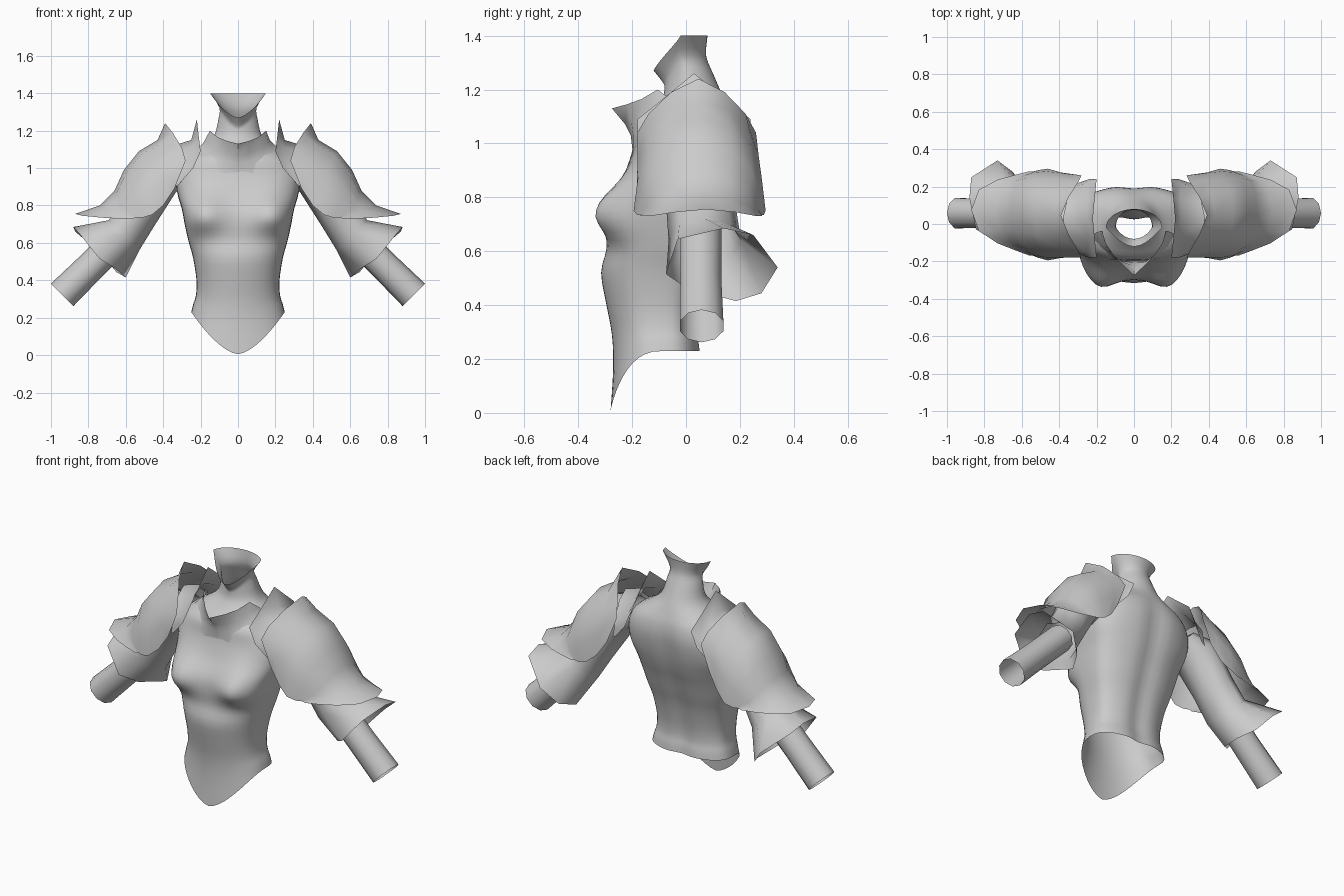
import bpy, bmesh, math
from mathutils import Vector

steel = bpy.data.materials.new("grey_steel")
steel.diffuse_color = (0.6, 0.6, 0.6, 1)


def loft(name, rows, closed=False, mirror=False, angle=50):
    """Skin a grid of points; rows may be closed loops."""
    bm = bmesh.new()
    grid = [[bm.verts.new(p) for p in r] for r in rows]
    n = len(rows[0])
    for a, b in zip(grid, grid[1:]):
        for i in range(n if closed else n - 1):
            j = (i + 1) % n
            bm.faces.new((a[i], a[j], b[j], b[i]))
    bmesh.ops.recalc_face_normals(bm, faces=bm.faces)
    me = bpy.data.meshes.new(name)
    bm.to_mesh(me)
    bm.free()
    ob = bpy.data.objects.new(name, me)
    bpy.context.collection.objects.link(ob)
    me.materials.append(steel)
    if mirror:
        ob.modifiers.new("mirror", 'MIRROR').use_mirror_merge = False
    bpy.ops.object.select_all(action='DESELECT')
    ob.select_set(True)
    bpy.context.view_layer.objects.active = ob
    bpy.ops.object.shade_smooth_by_angle(angle=math.radians(angle))
    return ob


def smooth_rows(rows, steps):
    """Catmull-Rom interpolation between rows of numbers."""
    out = []
    for i in range(len(rows) - 1):
        p0, p1, p2 = rows[max(i - 1, 0)], rows[i], rows[i + 1]
        p3 = rows[min(i + 2, len(rows) - 1)]
        for s in range(steps):
            t = s / steps
            out.append([0.5 * (2 * b + (c - a) * t + (2 * a - 5 * b + 4 * c - d) * t * t
                               + (3 * b - a - 3 * c + d) * t ** 3)
                        for a, b, c, d in zip(p0, p1, p2, p3)])
    return out + [list(rows[-1])]


# Breastplate and neck: z at front, half width, front y, back y, middle y, side lift, roundness
body = [
    (0.005, .25, -.28, .06, -.08, .225, .75),
    (0.17, .24, -.27, .055, -.08, .10, .75),
    (0.29, .225, -.275, .045, -.08, .03, .75),
    (0.40, .222, -.295, .05, -.08, 0, .75),
    (0.52, .24, -.315, .075, -.07, 0, .72),
    (0.61, .265, -.295, .105, -.06, 0, .65),
    (0.70, .285, -.298, .135, -.05, 0, .52),
    (0.78, .30, -.285, .165, -.03, 0, .5),
    (0.87, .325, -.235, .19, 0, 0, .55),
    (0.97, .33, -.20, .205, 0, 0, .6),
    (1.05, .29, -.185, .195, .01, 0, .65),
    (1.11, .20, -.13, .17, .02, 0, .8),
    (1.16, .13, -.09, .14, .02, .01, 1),
    (1.20, .105, -.08, .10, .0, .06, 1.3),
    (1.225, .10, -.085, .075, -.02, .10, 1.8),
    (1.27, .15, -.12, .08, -.02, .13, 2.4),
]
N = 48
rings = []
for z0, w, f, b, mid, lift, p in smooth_rows(body, 3):
    ring = []
    for k in range(N):
        t = 2 * math.pi * k / N
        s, c = math.sin(t), math.cos(t)
        if abs(c) < 1e-6:
            c = 0
        x, z = w * s, z0 + lift * (abs(s) ** 1.6 if c > 0 else 1)
        y = mid + ((f if c > 0 else b) - mid) * abs(c) ** (p if c > 0 else min(max(p, .7), 1))
        if c > 0:  # bust
            dz = (z - .74) / (.13 if z > .74 else .085)
            y -= .07 * math.exp(-((abs(x) - .19) / .1) ** 2 - dz * dz) * min(1, c * 2.5)
        else:      # spine groove fading out towards the neck
            y -= .02 * math.exp(-(x / .06) ** 2) * max(0, min(1, (1.15 - z) / .2))
        ring.append((x, y, z))
    rings.append(ring)
loft("breastplate", rings, closed=True)

# Flared collar growing out of the chest in front of the neck
collar = [
    [(0, -.198, .97), (.08, -.197, .97), (.15, -.185, .98), (.21, -.155, 1.0), (.25, -.09, 1.06)],
    [(0, -.205, 1.03), (.065, -.197, 1.035), (.125, -.172, 1.05), (.18, -.12, 1.08), (.21, -.05, 1.11)],
    [(0, -.225, 1.07), (.06, -.203, 1.08), (.115, -.165, 1.095), (.16, -.11, 1.13), (.185, -.04, 1.135)],
    [(0, -.275, 1.13), (.06, -.22, 1.145), (.11, -.165, 1.165), (.15, -.105, 1.2), (.17, -.04, 1.15)],
]
loft("collar", [[(-x, y, z) for x, y, z in r[:0:-1]] + r for r in collar])


def arch(name, halves, yc, shear=0):
    """Plate arched over the shoulder: each half row is mirrored front to back."""
    rows = []
    for h in halves:
        pts = [(x, -d, z) for x, d, z in h[:0:-1]] + h
        rows.append([(x, yc + d + shear * (x - .45), z) for x, d, z in pts])
    loft(name, rows, mirror=True)


# Inner shoulder plate: (x, distance from ridge, z)
arch("inner_shoulder_plate", [
    [(.22, 0, 1.26), (.21, .11, 1.17), (.20, .21, 1.09), (.24, .21, 1.0), (.31, .185, .92)],
    [(.25, 0, 1.15), (.25, .10, 1.11), (.25, .185, 1.04), (.28, .195, .98), (.32, .185, .91)],
    [(.38, 0, 1.11), (.36, .09, 1.08), (.33, .17, 1.0), (.33, .18, .95), (.34, .18, .9)],
], .03)

# Large shoulder guard
arch("shoulder_guard", [
    [(.39, 0, 1.24), (.35, .10, 1.19), (.30, .18, 1.11), (.28, .22, 1.04), (.34, .22, .89)],
    [(.43, 0, 1.15), (.41, .11, 1.13), (.38, .19, 1.05), (.37, .225, .95), (.40, .23, .80)],
    [(.53, 0, 1.09), (.52, .11, 1.07), (.48, .19, .98), (.47, .23, .87), (.46, .245, .75)],
    [(.61, 0, .99), (.60, .11, .97), (.57, .19, .89), (.54, .22, .81), (.51, .235, .735)],
    [(.66, 0, .88), (.65, .10, .865), (.63, .17, .82), (.59, .20, .77), (.54, .225, .735)],
    [(.74, 0, .80), (.72, .10, .79), (.67, .165, .77), (.61, .195, .75), (.55, .225, .735)],
    [(.87, 0, .755), (.83, .11, .745), (.73, .17, .735), (.64, .20, .73), (.56, .225, .73)],
], .05, .06)


def arm_ring(x, y, z, r, n=8, wide=1):
    """Loop square to the arm, which slopes down at 45 degrees."""
    u, v = Vector((1, 0, 1)).normalized(), Vector((0, wide, 0))
    return [Vector((x, y, z)) + r * (u * math.cos(a) + v * math.sin(a))
            for a in (2 * math.pi * k / n for k in range(n))]


# Sleeve ending in a flared elbow cuff
cuff = [(.88, .14, .685), (.87, .25, .66), (.73, .34, .54), (.65, .28, .444),
        (.60, .185, .415), (.66, 0, .465), (.74, -.074, .515), (.845, -.03, .645)]
loft("sleeve", [arm_ring(.31, .01, 1.0, .10, wide=1.1), arm_ring(.42, .025, .96, .125, wide=1.1),
                arm_ring(.53, .055, .77, .115, wide=1.12), arm_ring(.61, .07, .64, .115, wide=1.17),
                cuff], closed=True, mirror=True, angle=60)

# Open forearm tube
loft("forearm", [arm_ring(.58, .055, .68, .08, 10), arm_ring(.78, .055, .48, .08, 10),
                 arm_ring(.94, .058, .322, .085, 10)], closed=True, mirror=True, angle=60)
